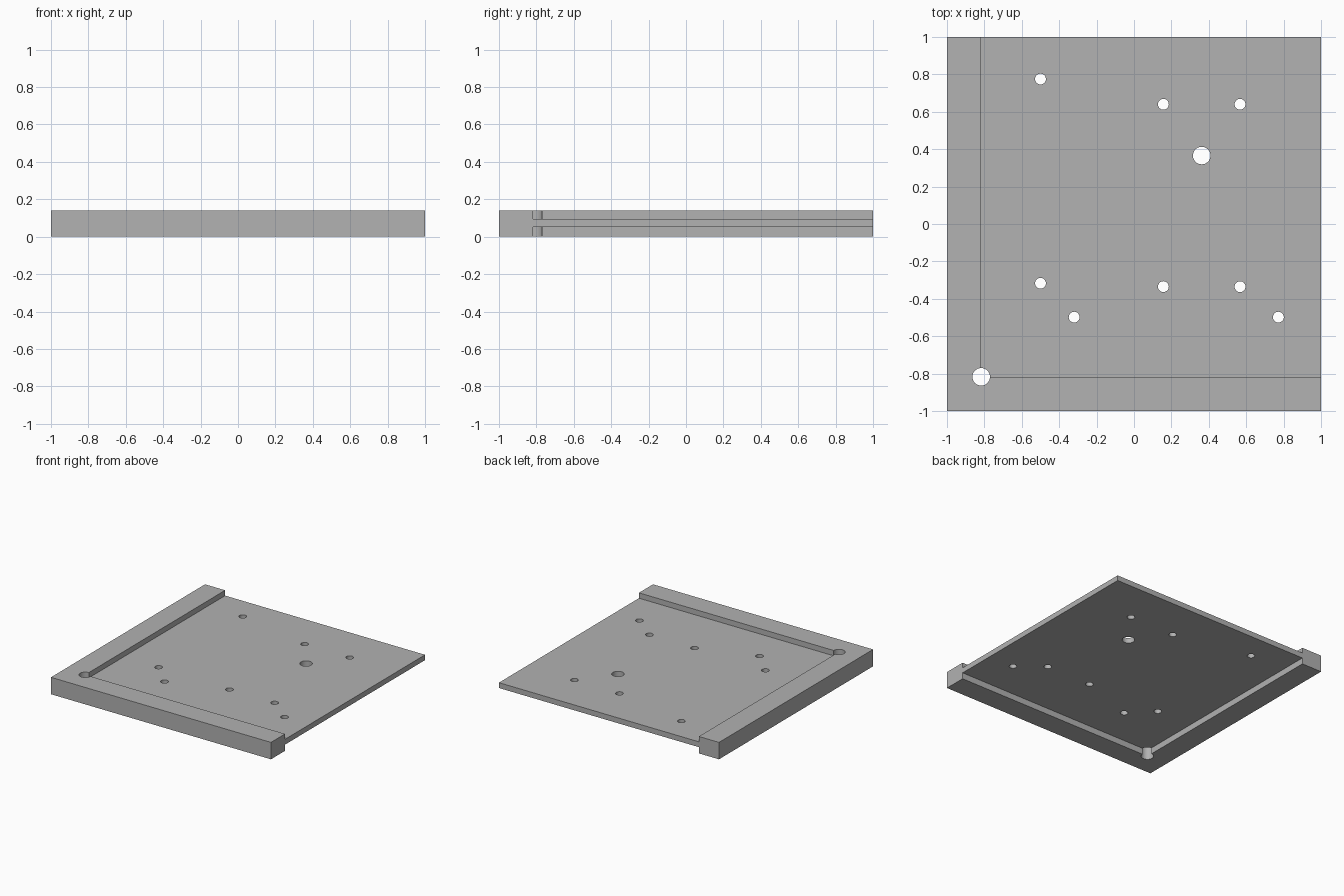
import bpy, bmesh, math

cube = bpy.data.objects.get("Cube")
if cube:
    bpy.data.objects.remove(cube, do_unlink=True)

HEIGHT, INNER = 0.139, -0.817
PLATE_Z0, PLATE_Z1 = 0.051, 0.095

grey = bpy.data.materials.new("plain_grey")
grey.use_nodes = True
colour = (0.445, 0.445, 0.445, 1)
grey.diffuse_color = colour
grey.node_tree.nodes["Principled BSDF"].inputs["Base Color"].default_value = colour


def prism(name, outline, z0, z1):
    """Extrude a counter-clockwise outline from z0 to z1."""
    bm = bmesh.new()
    face = bm.faces.new([bm.verts.new((x, y, z0)) for x, y in outline])
    top = bmesh.ops.extrude_face_region(bm, geom=[face])["geom"]
    bmesh.ops.translate(bm, vec=(0, 0, z1 - z0),
                        verts=[v for v in top if isinstance(v, bmesh.types.BMVert)])
    bmesh.ops.recalc_face_normals(bm, faces=bm.faces)
    mesh = bpy.data.meshes.new(name)
    bm.to_mesh(mesh)
    bm.free()
    mesh.materials.append(grey)
    obj = bpy.data.objects.new(name, mesh)
    bpy.context.collection.objects.link(obj)
    return obj


def combine(target, other, operation):
    """Apply a boolean with another object, then discard that object."""
    mod = target.modifiers.new("combine", "BOOLEAN")
    mod.operation, mod.object, mod.solver = operation, other, "EXACT"
    bpy.context.view_layer.objects.active = target
    bpy.ops.object.modifier_apply(modifier=mod.name)
    bpy.data.objects.remove(other, do_unlink=True)


def drill(target, x, y, radius, sides=32):
    circle = [(x + radius * math.cos(math.tau * i / sides),
               y + radius * math.sin(math.tau * i / sides)) for i in range(sides)]
    cutter = prism("hole_cutter", circle, -0.1, HEIGHT + 0.1)
    cutter.hide_render = True
    combine(target, cutter, "DIFFERENCE")


# L-shaped edge rails, taller than the plate on both sides
base = prism("mounting_plate_with_rails",
             [(-1, -1), (1, -1), (1, INNER), (INNER, INNER), (INNER, 1), (-1, 1)],
             0, HEIGHT)

# Thin plate, let into the rails
edge = INNER - 0.06
plate = prism("plate", [(edge, edge), (1, edge), (1, 1), (edge, 1)], PLATE_Z0, PLATE_Z1)
combine(base, plate, "UNION")

# Corner relief hole and large plate hole
for x, y in ((INNER, INNER), (0.362, 0.366)):
    drill(base, x, y, 0.047)

# Small fixing holes
for x in (0.157, 0.567):
    for y in (0.64, -0.335):
        drill(base, x, y, 0.029)
for x, y in ((-0.5, 0.775), (-0.5, -0.317), (-0.32, -0.498), (0.772, -0.498)):
    drill(base, x, y, 0.029)

# Smooth hole walls, sharp edges elsewhere
bpy.ops.object.select_all(action="DESELECT")
base.select_set(True)
bpy.context.view_layer.objects.active = base
bpy.ops.object.shade_smooth_by_angle(angle=math.radians(30))
